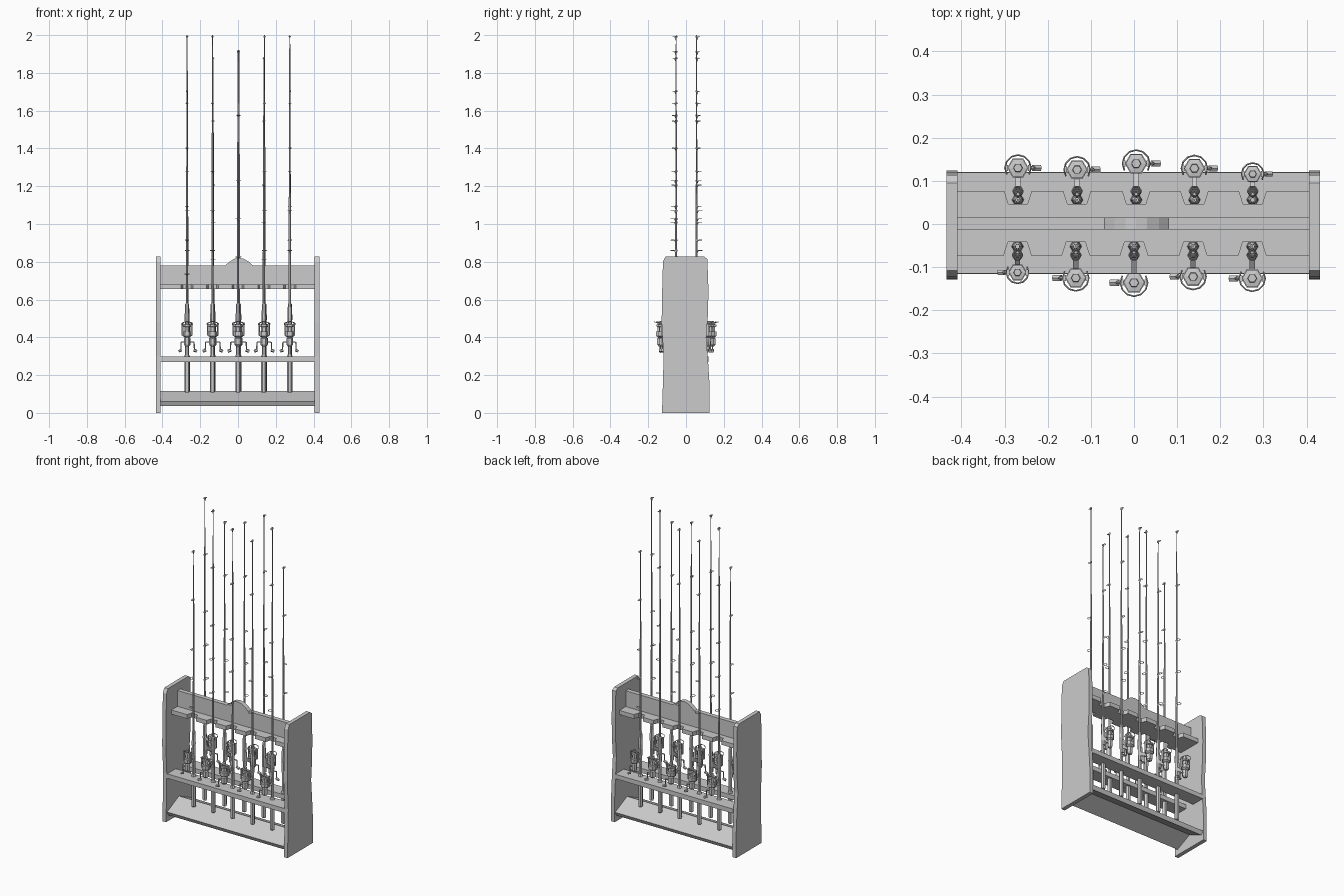
import bpy, bmesh
from math import pi, sin, cos
from mathutils import Matrix, Vector

if "Cube" in bpy.data.objects:
    bpy.data.objects.remove(bpy.data.objects["Cube"])

grey = bpy.data.materials.new("plain_grey")
grey.use_nodes = True
grey.diffuse_color = (0.6, 0.6, 0.6, 1)
grey.node_tree.nodes["Principled BSDF"].inputs["Base Color"].default_value = (0.6, 0.6, 0.6, 1)


def finish(name, bm, matrix=Matrix()):
    bmesh.ops.recalc_face_normals(bm, faces=bm.faces)
    bm.transform(matrix)
    mesh = bpy.data.meshes.new(name)
    bm.to_mesh(mesh)
    bm.free()
    mesh.materials.append(grey)
    obj = bpy.data.objects.new(name, mesh)
    bpy.context.collection.objects.link(obj)
    return obj


def prism(bm, points, offset):
    """Extrude a closed outline of 3D points by an offset."""
    face = bm.faces.new([bm.verts.new(p) for p in points])
    new = bmesh.ops.extrude_face_region(bm, geom=[face])["geom"]
    bmesh.ops.translate(bm, vec=offset, verts=[v for v in new if isinstance(v, bmesh.types.BMVert)])


def box(bm, lo, hi):
    (x0, y0, z0), (x1, y1, z1) = lo, hi
    prism(bm, [(x0, y0, z0), (x1, y0, z0), (x1, y1, z0), (x0, y1, z0)], (0, 0, z1 - z0))


def lathe(bm, profile, x=0, y=0, sides=6):
    """Stack of rings (radius, height) around a vertical axis."""
    rings = [[bm.verts.new((x + r * cos(2 * pi * i / sides), y + r * sin(2 * pi * i / sides), z))
              for i in range(sides)] for r, z in profile]
    for a, b in zip(rings, rings[1:]):
        for i in range(sides):
            j = (i + 1) % sides
            bm.faces.new((a[i], a[j], b[j], b[i]))
    bm.faces.new(rings[0][::-1])
    bm.faces.new(rings[-1])


def rod_between(bm, a, b, r, sides=6):
    a, b = Vector(a), Vector(b)
    d = b - a
    m = Matrix.Translation((a + b) / 2) @ d.to_track_quat('Z', 'Y').to_matrix().to_4x4()
    bmesh.ops.create_cone(bm, cap_ends=True, segments=sides, radius1=r, radius2=r,
                          depth=d.length, matrix=m)


def path(bm, points, r, sides=5):
    for a, b in zip(points, points[1:]):
        rod_between(bm, a, b, r, sides)


# Side panels with wavy edges
front_edge = [(-.127, 0), (-.121, .2), (-.119, .3), (-.129, .48), (-.126, .65), (-.122, .8), (-.108, .828)]
back_edge = [(.095, .828), (.113, .815), (.119, .65), (.116, .52), (.107, .4), (.117, .27), (.124, .16), (.124, 0)]
for name, x in (("right_side_panel", -.434), ("left_side_panel", .406)):
    bm = bmesh.new()
    prism(bm, [(x, y, z) for y, z in front_edge + back_edge], (.025, 0, 0))
    finish(name, bm)

# Top board with a raised arch
bm = bmesh.new()
outline = [(-.41, .655), (.41, .655), (.41, .78), (.08, .78), (.058, .80), (.03, .816), (.005, .82),
           (-.02, .816), (-.045, .80), (-.068, .78), (-.41, .78)]
prism(bm, [(x, -.013, z) for x, z in outline], (0, .028, 0))
finish("top_board", bm)

# Notched shelf holding the rod shafts
rod_x = (-.27, -.135, 0, .137, .274)
notch = [(-.032, .073), (-.022, .042), (.022, .042), (.032, .073)]
front_side = [(x + dx, -dy) for x in rod_x for dx, dy in notch]
back_side = [(.005 - x, .004 - y) for x, y in front_side]
bm = bmesh.new()
prism(bm, [(x, y, .655) for x, y in
           [(-.41, -.073)] + front_side + [(.41, -.073), (.41, .077)] + back_side + [(-.41, .077)]], (0, 0, .026))
finish("notched_shelf", bm)

# Middle rails, front and back
for name, y0, y1 in (("front_rail", -.115, -.03), ("back_rail", .034, .119)):
    bm = bmesh.new()
    box(bm, (-.41, y0, .27), (.41, y1, .298))
    finish(name, bm)

# Sloping base boards
bm = bmesh.new()
slope = [(-.118, .06), (0, .115), (.118, .06), (.106, .036), (0, .086), (-.106, .036)]
prism(bm, [(-.41, y + .002, z) for y, z in slope], (.82, 0, 0))
finish("sloping_base", bm)


def fishing_rod(bm, h):
    # Butt cap, grip, reel seat, fore grip and tapering blank
    lathe(bm, [(.011, .108), (.014, .113), (.014, .30), (.010, .31), (.010, .42), (.011, .43),
               (.012, .49), (.013, .50), (.010, .575), (.0065, .58), (.0055, 1.1),
               (.0035, h * .8), (.0025, h)])
    # Line guides
    for f, r in ((.43, .012), (.535, .011), (.64, .009), (.82, .007), (.996, .005)):
        z = h * f
        ring = [(r * cos(2 * pi * i / 6), -.008 - r - r * sin(2 * pi * i / 6), z) for i in range(7)]
        path(bm, ring, .0018, 4)
        rod_between(bm, (0, 0, z - .02), (0, -.009, z), .002, 4)
        rod_between(bm, (0, 0, z - .005), (0, 0, z + .004), .006)


def reel(bm, reach, s):
    # Foot and stem
    box(bm, (-.008, -.016, .39), (.008, -.005, .475))
    prism(bm, [(-.006, -.012, .445), (-.006, -.012, .42), (-.006, -reach, .375),
               (-.006, -reach, .40)], (.012, 0, 0))
    # Gear body, rotor, spool and drag knob
    lathe(bm, [(.010, .352), (.018 * s, .362), (.018 * s, .395), (.012, .40), (.025 * s, .408),
               (.025 * s, .43), (.015 * s, .432), (.015 * s, .455), (.023 * s, .457),
               (.023 * s, .468), (.011 * s, .47), (.010 * s, .487)], y=-reach)
    # Rotor arms and bail wire
    for side in (-1, 1):
        x = side * .026 * s
        box(bm, (x - .003, -reach - .007, .41), (x + .003, -reach + .007, .475))
    bail = [(.030 * s * cos(t * pi / 6), -reach - .030 * s * sin(t * pi / 6),
             .47 + .012 * sin(t * pi / 6)) for t in range(-1, 8)]
    path(bm, bail, .002)
    # Crank handle and knob
    path(bm, [(-.01, -reach, .375), (-.036 * s, -reach, .375), (-.038 * s, -reach, .335)], .0035)
    rod_between(bm, (-.034 * s, -reach, .333), (-.052 * s, -reach, .326), .008 * s)


# Rods and reels: a front row and the same row turned about the rack centre
heights = (1.71, 2.0, 1.92, 1.885, 2.0)
reaches = (.060, .073, .084, .070, .074)
sizes = (.85, 1, 1.05, 1, 1)
turned = Matrix.Translation((.005, .004, 0)) @ Matrix.Rotation(pi, 4, 'Z')
for row, turn in (("front", Matrix()), ("back", turned)):
    for i, x in enumerate(rod_x):
        place = turn @ Matrix.Translation((x, -.052, 0))
        bm = bmesh.new()
        fishing_rod(bm, heights[i])
        finish(f"{row}_rod_{i + 1}", bm, place)
        bm = bmesh.new()
        reel(bm, reaches[i], sizes[i])
        finish(f"{row}_reel_{i + 1}", bm, place)
